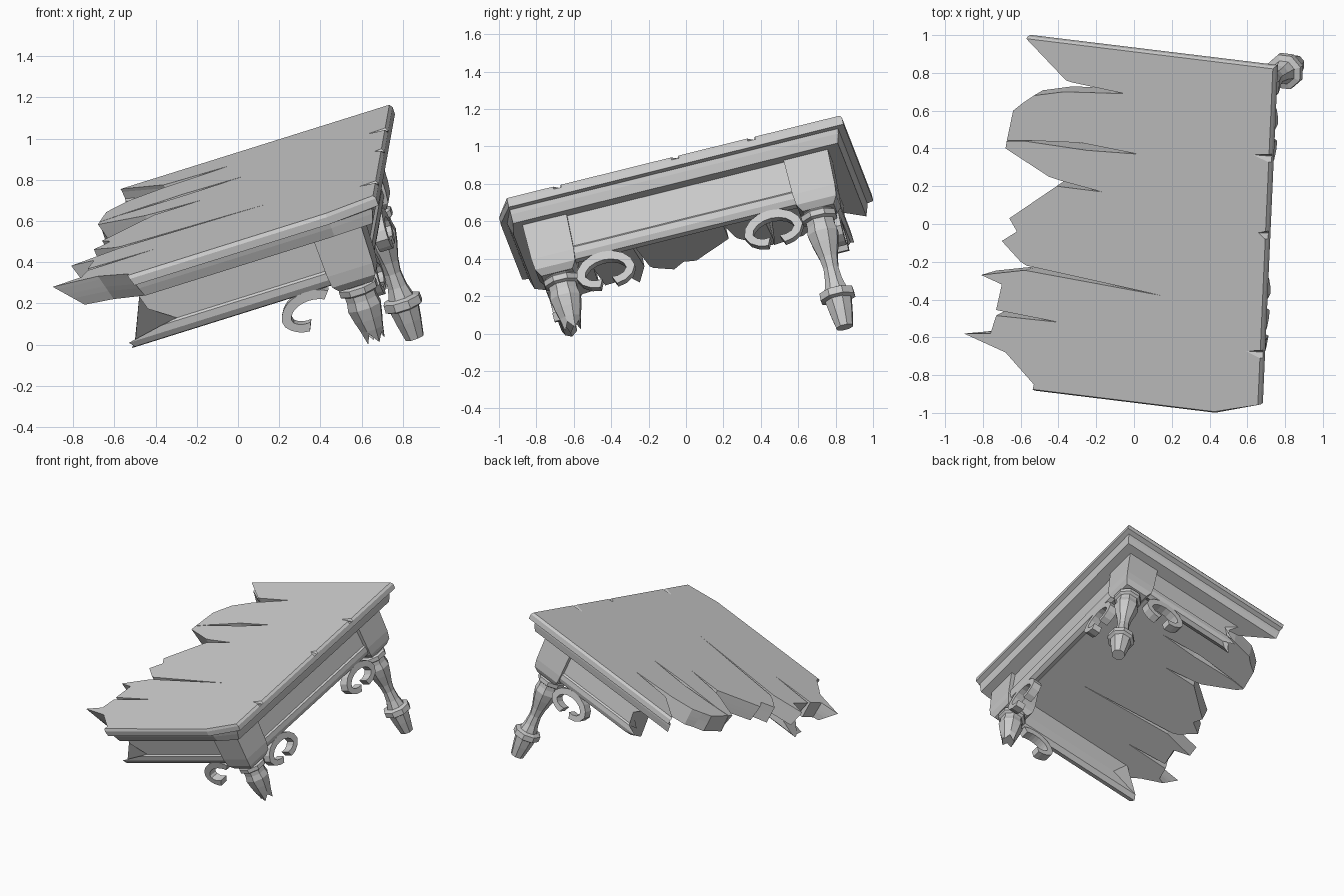
import bpy, bmesh, math, random
from mathutils import Matrix, Vector

if "Cube" in bpy.data.objects:
    bpy.data.objects.remove(bpy.data.objects["Cube"])

random.seed(4)

# Tilted table frame: origin at the back right top corner, u right, v back, w up
U = Vector((0.948, -0.116, 0.297)).normalized()
V = Vector((0.038, 0.970, 0.2385))
V = (V - U * V.dot(U)).normalized()
W = U.cross(V)
C = Vector((0.745, 0.83, 1.17))
FRAME = Matrix((U, V, W)).transposed().to_4x4()
FRAME.translation = C
DEPTH = 1.92


def loft(name, rings):
    """Closed skin through rings with equal point counts, capped at both ends."""
    n = len(rings[0])
    verts = [p for r in rings for p in r]
    faces = [list(range(n)), list(range(len(verts) - n, len(verts)))]
    for k in range(len(rings) - 1):
        for i in range(n):
            j = (i + 1) % n
            faces.append([k * n + i, k * n + j, (k + 1) * n + j, (k + 1) * n + i])
    me = bpy.data.meshes.new(name)
    me.from_pydata(verts, [], faces)
    bm = bmesh.new()
    bm.from_mesh(me)
    bmesh.ops.recalc_face_normals(bm, faces=bm.faces)
    bm.to_mesh(me)
    bm.free()
    ob = bpy.data.objects.new(name, me)
    ob.matrix_world = FRAME
    bpy.context.collection.objects.link(ob)
    return ob


def on_plane(x, y):
    """Table coordinates of the top surface point seen at x, y from above."""
    dx, dy = x - C.x, y - C.y
    det = U.x * V.y - U.y * V.x
    return ((dx * V.y - dy * V.x) / det, (dy * U.x - dx * U.y) / det)


# Table top: splintered left edge with splits, moulded on the other three sides
splinters = [
    (-.57, .99), (-.36, .76), (-.33, .75), (-.05, .69), (-.37, .70), (-.53, .68),
    (-.59, .64), (-.64, .60), (-.673, .442), (-.58, .443), (-.28, .43), (.02, .37),
    (-.25, .39), (-.58, .439), (-.674, .438), (-.68, .40), (-.45, .25), (-.39, .23),
    (-.17, .17), (-.41, .20), (-.66, .03), (-.62, -.04), (-.70, -.09), (-.60, -.20),
    (-.57, -.22), (.15, -.38), (-.58, -.245), (-.81, -.27), (-.70, -.32), (-.73, -.455),
    (-.40, -.52), (-.73, -.485), (-.76, -.58), (-.90, -.58), (-.68, -.68), (-.53, -.85)]
front_left = (-1.265, -DEPTH)
nicks = []
for v, deep in [(-1.56, .09), (-.91, .05), (-.49, .10)]:
    nicks += [(0, v - .03), (-deep, v), (0, v + .012)]
outline = ([(0, 0)] + [on_plane(*p) for p in splinters]
           + [front_left, (-.25, -DEPTH), (0, -1.845)] + nicks)
recede = [random.uniform(0, .05) if p[0] < -1.2 else 0 for p in outline]
recede[10] = recede[14] = recede[15] = recede[9] = 0
recede[34] = .12
layers = [(0, .01), (-.018, 0), (-.055, 0), (-.06, .035), (-.085, .04), (-.132, .055)]
rings = []
for k, (w, d) in enumerate(layers):
    ring = []
    for (u, v), r in zip(outline, recede):
        u = -d if (u > -.15 and k >= 1) else min(u, -d)
        ring.append((u + r * w / -.132, max(-DEPTH + d, min(v, -d)), w))
    rings.append(ring)
loft("table_top", rings)

# Placement along each side: t runs along the edge, d is the inset from it
SIDES = {
    "right": lambda t, d, w: (-d, t, w),
    "front": lambda t, d, w: (t, -DEPTH + d, w),
    "back": lambda t, d, w: (t, -d, w),
}

# Aprons with a bead along the bottom; two of them end in torn wood
section = [(.15, -.12), (.15, -.22), (.15, -.305), (.138, -.315), (.138, -.35),
           (.152, -.38), (.185, -.39), (.22, -.37), (.225, -.28), (.225, -.12)]
tears = {
    "right": [-1.7] * 10,
    "front": [-1.27, -1.24, -1.12, -1.20, -1.38, -1.36, -1.38, -1.36, -1.15, -1.25],
    "back": [-1.12, -1.0, -1.08, -1.02, -1.10, -1.0, -1.04, -1.1, -.98, -1.08],
}
for side, place in SIDES.items():
    ends = [[place(-.2, *p) for p in section],
            [place(t, *p) for t, p in zip(tears[side], section)]]
    loft(side + "_apron", ends)


# Corner blocks and turned legs
def block(name, cu, cv):
    rings = []
    for w, h in [(-.12, .122), (-.33, .117), (-.39, .11), (-.425, .085)]:
        rings.append([(cu + a * h, cv + b * h, w)
                      for a, b in [(-1, -1), (1, -1), (1, 1), (-1, 1)]])
    loft(name, rings)


def leg(name, cu, cv, profile, jag=0):
    rings = []
    for k, (r, w) in enumerate(profile):
        last = k == len(profile) - 1
        ring = []
        for i in range(8):
            a = math.radians(45 * i + 22.5)
            dw = jag * (i % 2) * random.uniform(.6, 1.1) if last else 0
            ring.append((cu + r * math.cos(a), cv + r * math.sin(a), w + dw))
        rings.append(ring)
    loft(name, rings)


upper = [(.08, -.41), (.085, -.43), (.10, -.44), (.10, -.47), (.08, -.48),
         (.08, -.51), (.088, -.55), (.075, -.61)]
lower = [(.052, -.69), (.043, -.75), (.05, -.82), (.065, -.875), (.097, -.885),
         (.099, -.925), (.076, -.935), (.066, -1.0), (.048, -1.09)]
block("back_block", -.24, -.24)
block("front_block", -.24, -1.68)
leg("back_leg", -.232, -.25, upper + lower)
leg("broken_front_leg", -.245, -1.67, upper + [(.06, -.665), (.045, -.735)], jag=.05)


# Scroll brackets: C-shaped ribbons under the aprons, curled at both ends
def scroll(name, side, t0, a0=-66, a1=246):
    place, rings, steps = SIDES[side], [], 14
    for i in range(steps + 1):
        deg = a0 + (a1 - a0) * i / steps
        a = math.radians(deg)
        curl = 1 - .3 * max(0, abs(deg - 90) - 95) / 61
        ring = []
        for off, d in [(0, .15), (0, .215), (-.047, .215), (-.047, .15)]:
            t = t0 + (.16 * curl + off) * math.cos(a)
            w = -.492 + (.118 * curl + off) * math.sin(a)
            ring.append(place(t, d, w))
        rings.append(ring)
    loft(name, rings)


scroll("right_back_scroll", "right", -.50)
scroll("right_front_scroll", "right", -1.425)
scroll("back_scroll", "back", -.50)
scroll("broken_front_scroll", "front", -.48, 50, 246)
